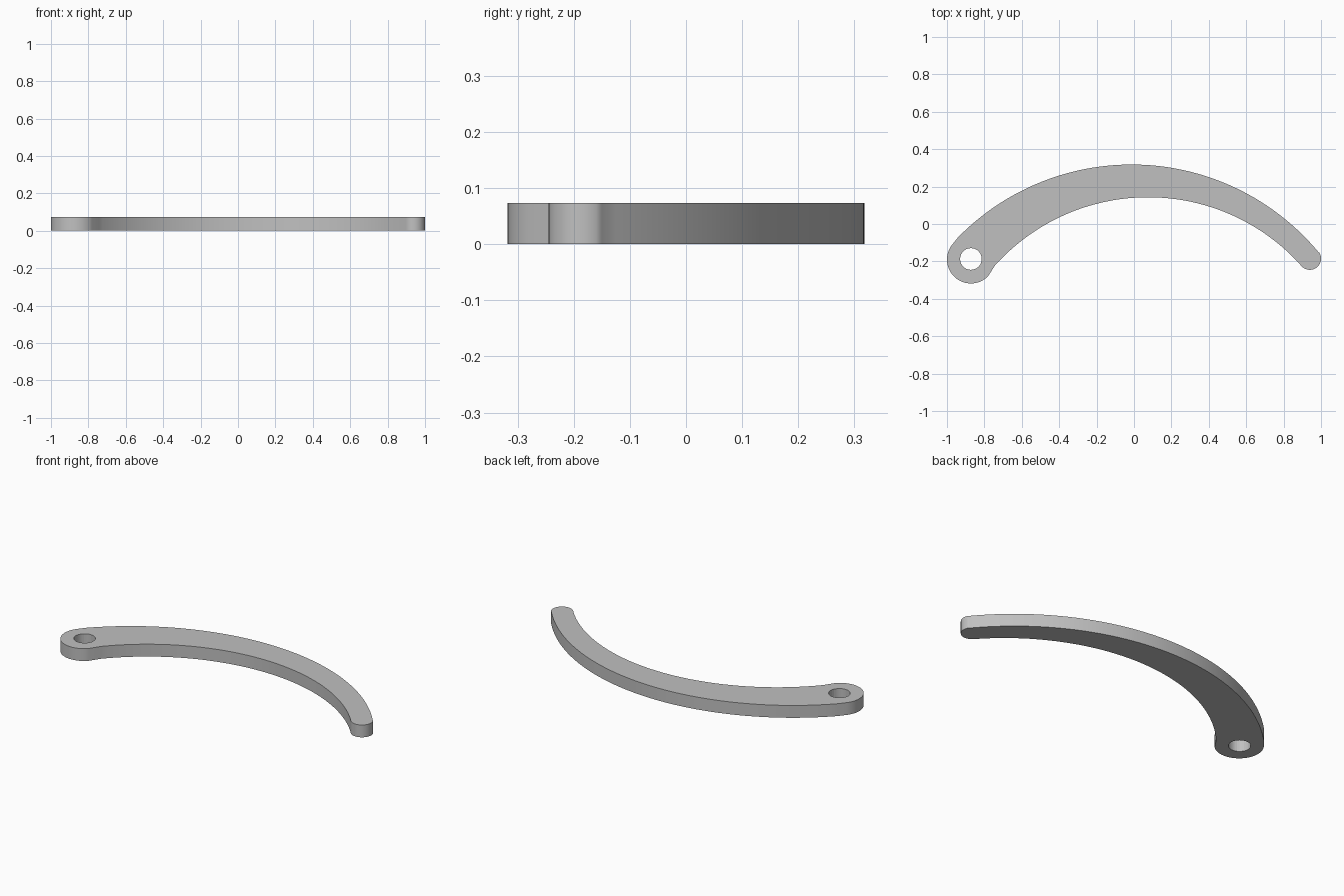
import bpy
import bmesh
from math import radians, cos, sin

cube = bpy.data.objects.get("Cube")
if cube:
    bpy.data.objects.remove(cube, do_unlink=True)

THICKNESS = 0.073


def arc(cx, cy, r, start, end, steps):
    """Points along an arc, leaving out the last one."""
    angles = [radians(start + (end - start) * i / steps) for i in range(steps)]
    return [(cx + r * cos(a), cy + r * sin(a)) for a in angles]


def add_loop(bm, points):
    verts = [bm.verts.new((x, y, 0)) for x, y in points]
    return [bm.edges.new((v, verts[i - 1])) for i, v in enumerate(verts)]


# Outline: outer sweep, pivot end, inner sweep, slim tip
outline = (arc(-0.013, -0.982, 1.3, 39.8, 137.2, 64)
           + arc(-0.872, -0.19, 0.128, 137.2, 321, 32)
           + arc(0.075, -0.957, 1.1, 138, 41.8, 64)
           + arc(0.94, -0.185, 0.06, 221.8, 399.8, 24))
hole = arc(-0.872, -0.187, 0.058, 0, 360, 28)

# Flat profile with the pivot hole, extruded to thickness
bm = bmesh.new()
edges = add_loop(bm, outline)
hole_edges = add_loop(bm, hole)
bmesh.ops.triangle_fill(bm, edges=edges + hole_edges, use_beauty=True, normal=(0, 0, 1))
result = bmesh.ops.extrude_face_region(bm, geom=bm.faces[:])
top = [g for g in result["geom"] if isinstance(g, bmesh.types.BMVert)]
bmesh.ops.translate(bm, verts=top, vec=(0, 0, THICKNESS))
bmesh.ops.recalc_face_normals(bm, faces=bm.faces[:])

# Smooth outer walls, faceted hole, crisp rims
for face in bm.faces:
    c = face.calc_center_median()
    in_hole = (c.x + 0.872) ** 2 + (c.y + 0.187) ** 2 < 0.07 ** 2
    face.smooth = abs(face.normal.z) < 0.5 and not in_hole
for edge in bm.edges:
    edge.smooth = edge.calc_face_angle(0) < radians(30)

mesh = bpy.data.meshes.new("curved_arm")
bm.to_mesh(mesh)
bm.free()
arm = bpy.data.objects.new("curved_arm", mesh)
bpy.context.collection.objects.link(arm)

# Plain grey
grey = bpy.data.materials.new("plain_grey")
grey.use_nodes = True
colour = (0.53, 0.53, 0.53, 1)
grey.diffuse_color = colour
grey.node_tree.nodes["Principled BSDF"].inputs["Base Color"].default_value = colour
mesh.materials.append(grey)
